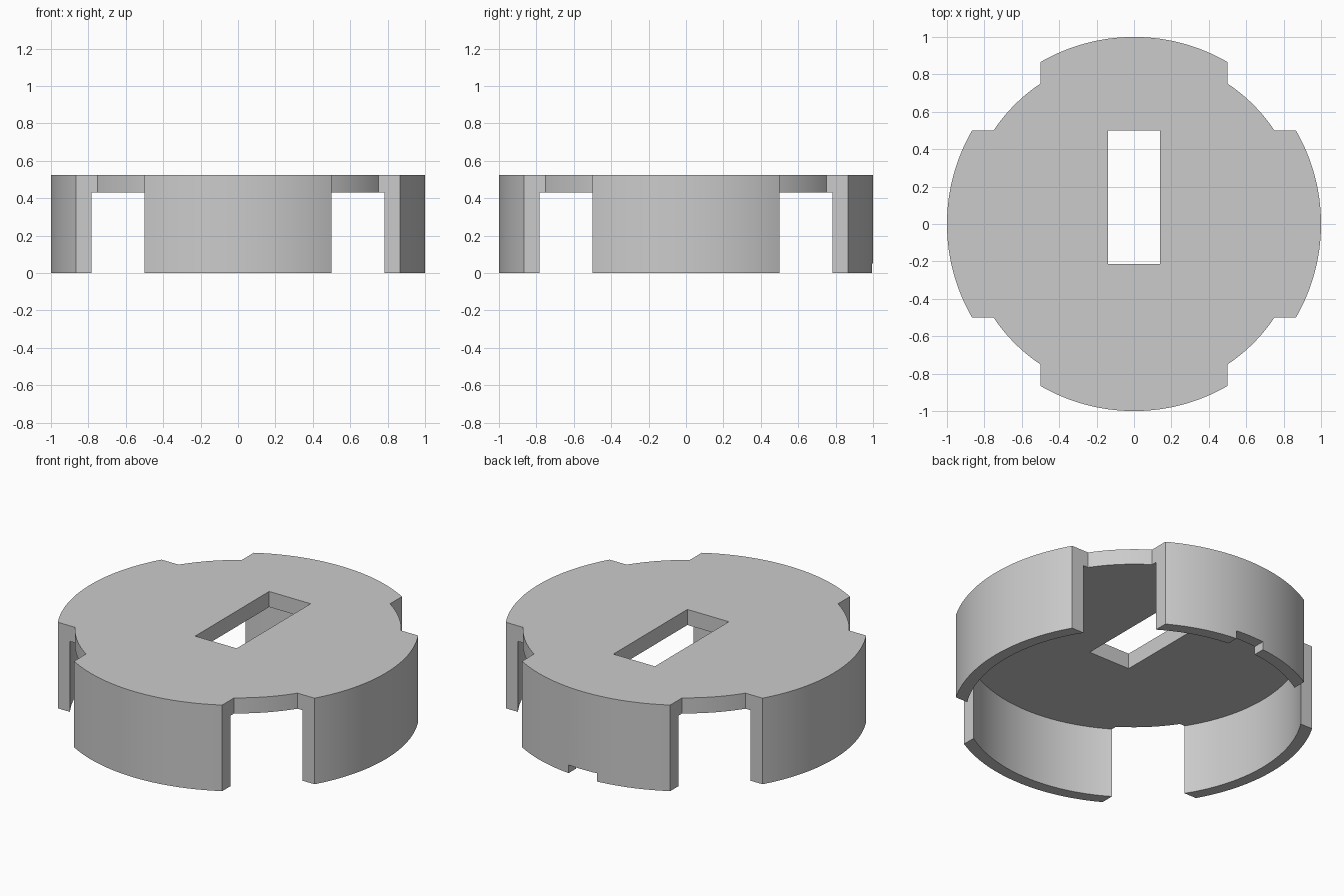
import bpy
import math

default_cube = bpy.data.objects.get("Cube")
if default_cube:
    bpy.data.objects.remove(default_cube, do_unlink=True)

HEIGHT, PLATE_BOTTOM = 0.525, 0.43
WALL_INNER, NOTCH_RADIUS = 0.93, 0.902
SEGMENTS = 180

grey = bpy.data.materials.new("plain grey")
grey.use_nodes = True
grey.diffuse_color = (0.6, 0.6, 0.6, 1)
grey.node_tree.nodes["Principled BSDF"].inputs["Base Color"].default_value = grey.diffuse_color


def prism(name, outline, z0, z1):
    """Solid extruded upwards from a counter-clockwise outline."""
    n = len(outline)
    verts = [(x, y, z) for z in (z0, z1) for x, y in outline]
    faces = [tuple(reversed(range(n))), tuple(range(n, 2 * n))]
    faces += [(i, (i + 1) % n, (i + 1) % n + n, i + n) for i in range(n)]
    mesh = bpy.data.meshes.new(name)
    mesh.from_pydata(verts, [], faces)
    mesh.materials.append(grey)
    obj = bpy.data.objects.new(name, mesh)
    bpy.context.collection.objects.link(obj)
    return obj


def arc(radius, start, end, steps):
    angles = [start + (end - start) * i / steps for i in range(steps + 1)]
    return [(radius * math.cos(a), radius * math.sin(a)) for a in angles]


def circle(radius):
    return arc(radius, 0, math.tau, SEGMENTS)[:-1]


def rectangle(x0, x1, y0, y1):
    return [(x0, y0), (x1, y0), (x1, y1), (x0, y1)]


# Solid round cap
cap = prism("round_cap", circle(1), 0, HEIGHT)

# Hollow underside, rectangular slot and small notch at the back rim
cutters = [
    prism("hollow_cutter", circle(WALL_INNER), -0.1, PLATE_BOTTOM),
    prism("slot_cutter", rectangle(-0.14, 0.14, -0.213, 0.5), 0.3, 0.7),
    prism("rim_notch_cutter", rectangle(-0.095, 0.095, 0.8, 1.1), -0.1, 0.05),
]

# Four diagonal gaps that split the wall and step the plate edge inwards
edge = math.asin(0.5 / NOTCH_RADIUS)
gap = [(0.5, 1.2)] + arc(NOTCH_RADIUS, math.pi / 2 - edge, edge, 24) + [(1.2, 0.5), (1.2, 1.2)]
for k in range(4):
    cutter = prism("gap_cutter", gap, -0.1, 0.7)
    cutter.rotation_euler.z = k * math.pi / 2
    cutters.append(cutter)

# Carve the cap, then discard the cutters
bpy.context.view_layer.objects.active = cap
for cutter in cutters:
    mod = cap.modifiers.new(cutter.name, 'BOOLEAN')
    mod.operation = 'DIFFERENCE'
    mod.solver = 'EXACT'
    mod.object = cutter
    bpy.context.view_layer.update()
    bpy.ops.object.modifier_apply(modifier=mod.name)
    bpy.data.objects.remove(cutter, do_unlink=True)

bpy.ops.object.select_all(action='DESELECT')
cap.select_set(True)
bpy.ops.object.shade_smooth_by_angle(angle=math.radians(30))
